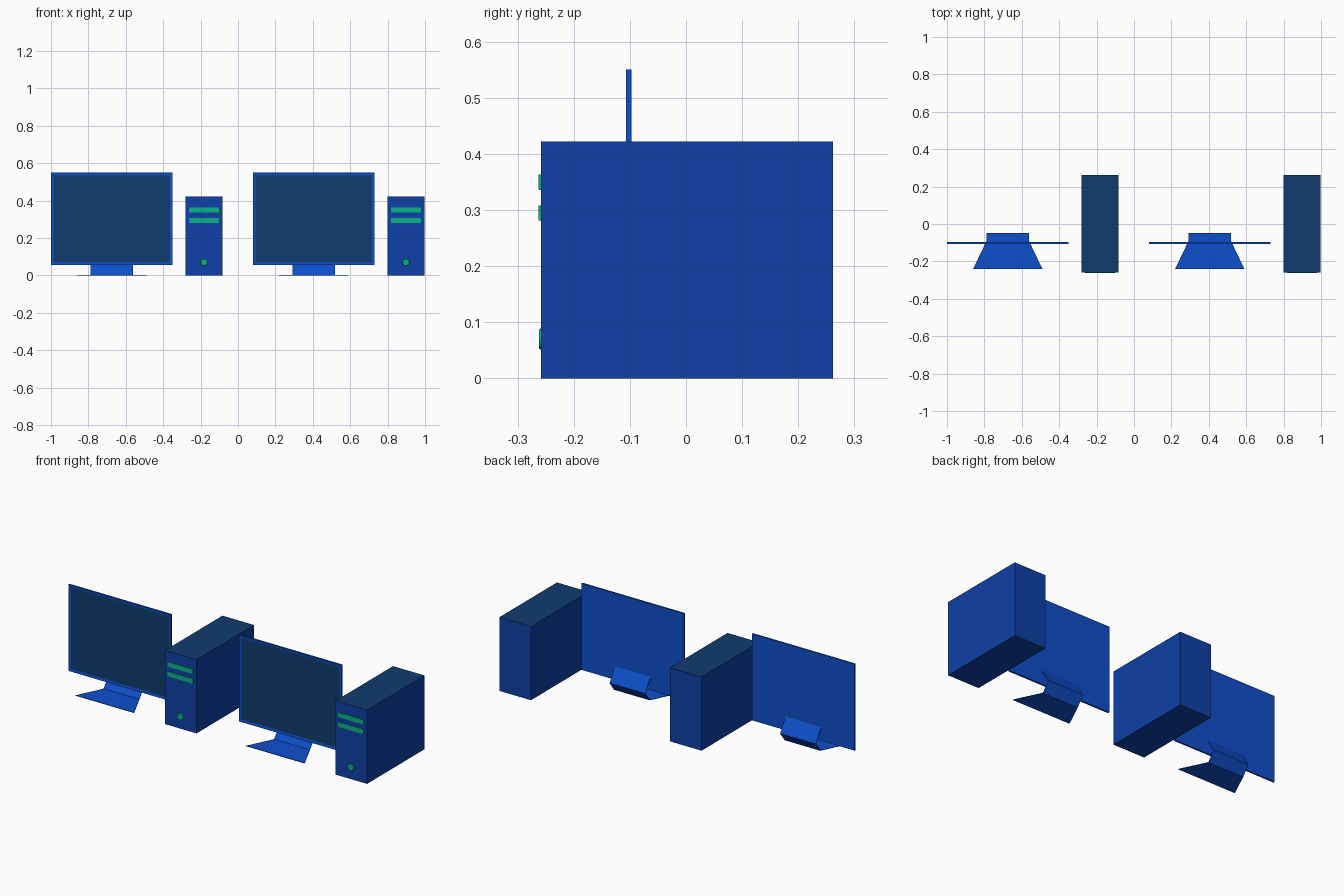
import bpy, bmesh, math
from mathutils import Matrix, Vector

cube = bpy.data.objects.get("Cube")
if cube:
    bpy.data.objects.remove(cube, do_unlink=True)


def to_linear(c):
    c /= 255
    return c / 12.92 if c <= 0.04045 else ((c + 0.055) / 1.055) ** 2.4


def material(name, *rgb):
    mat = bpy.data.materials.new(name)
    mat.use_nodes = True
    col = [to_linear(c) for c in rgb] + [1]
    mat.diffuse_color = col
    mat.node_tree.nodes["Principled BSDF"].inputs["Base Color"].default_value = col
    return mat


bright_blue = material("bright blue", 13, 79, 204)
case_blue = material("case blue", 14, 65, 168)
dark_navy = material("dark navy", 16, 60, 112)
green = material("green", 10, 180, 132)


def finish(bm, name, mats):
    bmesh.ops.recalc_face_normals(bm, faces=bm.faces)
    mesh = bpy.data.meshes.new(name)
    bm.to_mesh(mesh)
    bm.free()
    for m in mats:
        mesh.materials.append(m)
    ob = bpy.data.objects.new(name, mesh)
    bpy.context.collection.objects.link(ob)
    return ob


def box_bm(lo, hi):
    lo, hi = Vector(lo), Vector(hi)
    bm = bmesh.new()
    place = Matrix.Translation((lo + hi) / 2) @ Matrix.Diagonal((*(hi - lo), 1))
    bmesh.ops.create_cube(bm, size=1, matrix=place)
    bm.normal_update()
    return bm


def make_monitor(tag, cx):
    # Thin panel with an inset, slightly recessed screen
    bm = box_bm((cx - 0.325, -0.107, 0.055), (cx + 0.325, -0.097, 0.55))
    front = min(bm.faces, key=lambda f: f.normal.y)
    bmesh.ops.inset_region(bm, faces=[front], thickness=0.021)
    front.material_index = 1
    bmesh.ops.translate(bm, verts=front.verts, vec=(0, 0.002, 0))
    finish(bm, "monitor_" + tag, [bright_blue, dark_navy])

    # Folded sheet stand: flared foot, then a neck bent back to the panel
    profile = [(0.185, -0.24, 0.002), (0.113, -0.09, 0.002),
               (0.113, -0.05, 0.055), (0.113, -0.1, 0.135)]
    bm = bmesh.new()
    rows = [[bm.verts.new((cx + s * w, y, z)) for s in (-1, 1)] for w, y, z in profile]
    for a, b in zip(rows, rows[1:]):
        bm.faces.new((a[0], a[1], b[1], b[0]))
    stand = finish(bm, "stand_" + tag, [bright_blue])
    mod = stand.modifiers.new("sheet thickness", "SOLIDIFY")
    mod.thickness = 0.003
    mod.offset = 0


def make_tower(tag, cx):
    # Case with a dark lid face
    bm = box_bm((cx - 0.1, -0.258, 0), (cx + 0.1, 0.262, 0.422))
    for f in bm.faces:
        f.material_index = int(f.normal.z > 0.5)
    finish(bm, "tower_case_" + tag, [case_blue, dark_navy])

    # Drive bays
    for i, z in enumerate((0.336, 0.281)):
        bm = box_bm((cx - 0.08, -0.263, z), (cx + 0.08, -0.257, z + 0.027))
        finish(bm, f"drive_bay_{i + 1}_{tag}", [green])

    # Round power button, tapered to the front
    bm = bmesh.new()
    place = Matrix.Translation((cx, -0.2595, 0.07)) @ Matrix.Rotation(math.pi / 2, 4, "X")
    bmesh.ops.create_cone(bm, cap_ends=True, segments=16, radius1=0.02,
                          radius2=0.017, depth=0.005, matrix=place)
    finish(bm, "power_button_" + tag, [green])


# Two identical workstations side by side
for tag, shift in (("right", 0), ("left", 1.08)):
    make_monitor(tag, -0.675 + shift)
    make_tower(tag, -0.182 + shift)
